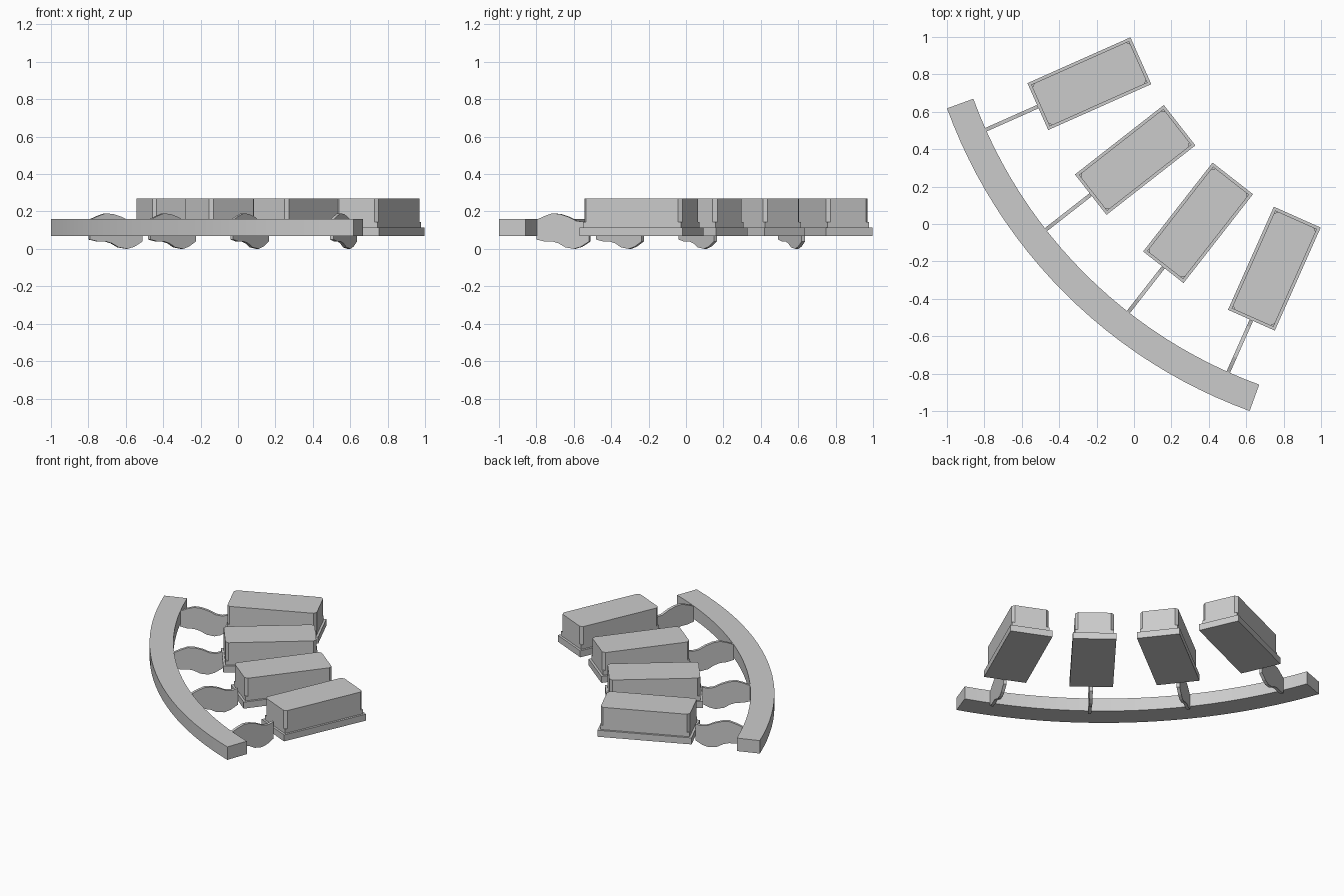
import bpy, bmesh, math
from mathutils import Matrix, Vector

if "Cube" in bpy.data.objects:
    bpy.data.objects.remove(bpy.data.objects["Cube"])

grey = bpy.data.materials.new("light grey")
grey.use_nodes = True
grey.diffuse_color = (0.6, 0.6, 0.6, 1)
grey.node_tree.nodes["Principled BSDF"].inputs["Base Color"].default_value = (0.6, 0.6, 0.6, 1)

CENTRE = Vector((1.544, 1.544, 0))  # centre of the curved rail
R_IN, R_OUT = 2.557, 2.707
BLOCK_IN, BLOCK_OUT = 1.65, 2.253
HALF_W = 0.137


def prism(name, outline, depth, angle=0):
    """Extrude a closed outline along depth, then turn it about the rail centre."""
    bm = bmesh.new()
    face = bm.faces.new([bm.verts.new(p) for p in outline])
    moved = bmesh.ops.extrude_face_region(bm, geom=[face])["geom"]
    bmesh.ops.translate(bm, vec=depth, verts=[v for v in moved if isinstance(v, bmesh.types.BMVert)])
    bmesh.ops.recalc_face_normals(bm, faces=bm.faces)
    bm.transform(Matrix.Translation(CENTRE) @ Matrix.Rotation(math.radians(angle), 4, "Z"))
    mesh = bpy.data.meshes.new(name)
    bm.to_mesh(mesh)
    bm.free()
    mesh.materials.append(grey)
    obj = bpy.data.objects.new(name, mesh)
    bpy.context.collection.objects.link(obj)
    return obj


def block(name, inset, z0, z1, angle, cut=0):
    """Box along the radius, with optional chamfered upright corners."""
    a, b, w = BLOCK_IN + inset, BLOCK_OUT - inset, HALF_W - inset
    if cut:
        pts = [(a + cut, -w), (b - cut, -w), (b, cut - w), (b, w - cut),
               (b - cut, w), (a + cut, w), (a, w - cut), (a, cut - w)]
    else:
        pts = [(a, -w), (b, -w), (b, w), (a, w)]
    prism(name, [(x, y, z0) for x, y in pts], (0, 0, z1 - z0), angle)


# curved rail
SEG = 24
angles = [math.radians(200 + 50 * i / SEG) for i in range(SEG + 1)]
outline = [(R_OUT * math.cos(t), R_OUT * math.sin(t), 0.07) for t in angles]
outline += [(R_IN * math.cos(t), R_IN * math.sin(t), 0.07) for t in reversed(angles)]
rail = prism("curved_rail", outline, (0, 0, 0.09))
bpy.ops.object.select_all(action="DESELECT")
rail.select_set(True)
bpy.context.view_layer.objects.active = rail
bpy.ops.object.shade_smooth_by_angle()

# wavy connector profile: distance from rail to block, height
top = [(0, .155), (.15, .175), (.3, .19), (.45, .186), (.6, .172), (.75, .15), (.88, .145), (1, .155)]
bottom = [(1, .04), (.85, .012), (.72, 0), (.55, .008), (.42, .03), (.3, .04), (.15, .04), (0, .05)]
profile = [(R_IN + 0.005 + (BLOCK_OUT - R_IN - 0.005) * t, -0.01, z) for t, z in top + bottom]

# four radial blocks, each on a plinth and joined to the rail
for i, turn in enumerate((204, 218, 232, 246), 1):
    block(f"block_base_{i}", 0, 0.07, 0.115, turn)
    block(f"block_step_{i}", 0.015, 0.115, 0.145, turn)
    block(f"block_body_{i}", 0.015, 0.145, 0.27, turn, 0.018)
    prism(f"wavy_connector_{i}", profile, (0, 0.02, 0), turn)
